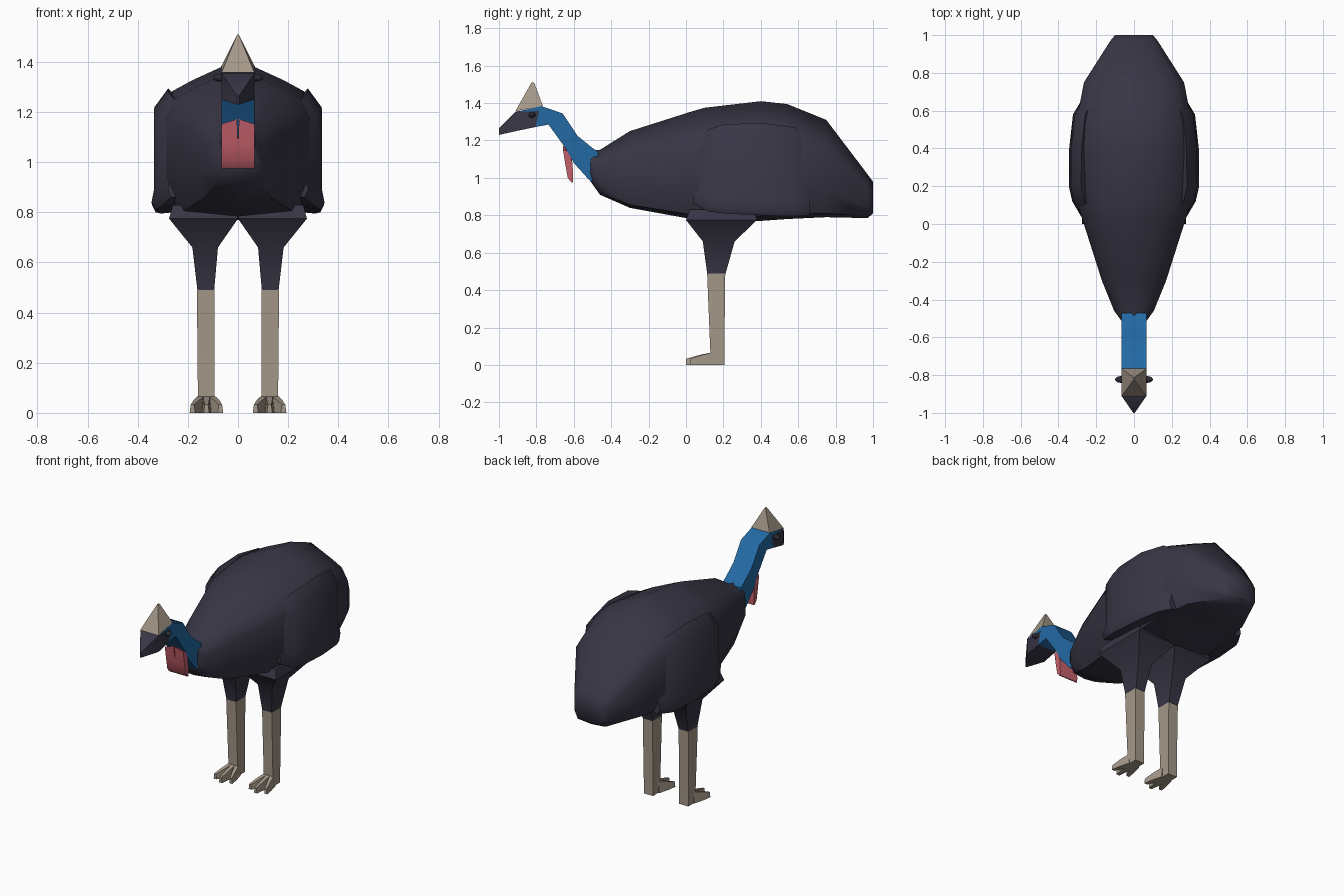
import bpy, bmesh, math

if "Cube" in bpy.data.objects:
    bpy.data.objects.remove(bpy.data.objects["Cube"])


def material(name, r, g, b):
    m = bpy.data.materials.new(name)
    m.diffuse_color = (r, g, b, 1)
    m.use_nodes = True
    m.node_tree.nodes["Principled BSDF"].inputs["Base Color"].default_value = m.diffuse_color
    return m


PLUMAGE = material("dark_plumage", 0.040, 0.037, 0.060)
BLUE = material("blue_skin", 0.017, 0.140, 0.370)
RED = material("red_skin", 0.55, 0.115, 0.145)
HORN = material("tan_horn", 0.37, 0.31, 0.245)
EYE = material("dark_eye", 0.025, 0.022, 0.035)


def finish(name, bm, mat, mirror=False, angle=40):
    bmesh.ops.remove_doubles(bm, verts=bm.verts, dist=0.0005)
    bmesh.ops.recalc_face_normals(bm, faces=bm.faces)
    me = bpy.data.meshes.new(name)
    bm.to_mesh(me)
    bm.free()
    me.materials.append(mat)
    ob = bpy.data.objects.new(name, me)
    bpy.context.collection.objects.link(ob)
    bpy.ops.object.select_all(action='DESELECT')
    ob.select_set(True)
    bpy.context.view_layer.objects.active = ob
    bpy.ops.object.shade_smooth_by_angle(angle=math.radians(angle))
    if mirror:
        ob.modifiers.new("mirror", 'MIRROR')
    return ob


def add_loft(bm, rings):
    """Skin closed rings of equal length and cap both ends."""
    rows = [[bm.verts.new(p) for p in ring] for ring in rings]
    n = len(rows[0])
    for a, b in zip(rows, rows[1:]):
        for i in range(n):
            j = (i + 1) % n
            bm.faces.new((a[i], a[j], b[j], b[i]))
    bm.faces.new(rows[0])
    bm.faces.new(rows[-1])


def loft(name, rings, mat, mirror=False, angle=40):
    bm = bmesh.new()
    add_loft(bm, rings)
    return finish(name, bm, mat, mirror, angle)


def strip(top, bottom, hw):
    """Rectangular ring across x, from a top and a bottom (y, z) point."""
    return [(-hw, *top), (hw, *top), (hw, *bottom), (-hw, *bottom)]


def box_ring(x0, x1, y0, y1, z):
    return [(x0, y0, z), (x1, y0, z), (x1, y1, z), (x0, y1, z)]


# Body: one cross-section scaled along y
half = [(0, 1), (0.58, 0.87), (0.84, 0.80), (1, 0.66),
        (1, 0.26), (0.80, 0.04), (0, 0)]
section = half + [(-x, z) for x, z in half[-2:0:-1]]
stations = [  # y, half width, bottom, top
    (-0.51, 0.068, 0.98, 1.150), (-0.46, 0.105, 0.91, 1.150),
    (-0.30, 0.170, 0.84, 1.250), (0.03, 0.275, 0.78, 1.355),
    (0.10, 0.295, 0.775, 1.375), (0.40, 0.315, 0.77, 1.410),
    (0.54, 0.305, 0.78, 1.395), (0.75, 0.265, 0.79, 1.310),
    (0.97, 0.125, 0.785, 1.020), (1.00, 0.100, 0.81, 0.980)]
loft("body", [[(w * sx, y, b + (t - b) * sz) for sx, sz in section]
              for y, w, b, t in stations], PLUMAGE, angle=50)

# Wings: thin shells lying on the flanks
wing = []
for y, x, low, top in [(0.04, 0.275, 0.86, 1.20), (0.12, 0.322, 0.82, 1.26),
                       (0.20, 0.340, 0.81, 1.285), (0.40, 0.338, 0.80, 1.295),
                       (0.58, 0.318, 0.795, 1.27), (0.66, 0.270, 0.80, 1.22)]:
    wing.append([(x - 0.06, y, top), (x - 0.005, y, top - 0.075),
                 (x - 0.005, y, low + 0.08), (x + 0.005, y, low + 0.03),
                 (x - 0.01, y, low), (x - 0.08, y, low + 0.01),
                 (x - 0.10, y, top - 0.05)])
loft("wing", wing, PLUMAGE, mirror=True)

# Thighs and shins
loft("thigh", [box_ring(0.02, 0.26, 0.02, 0.36, 0.83),
               box_ring(0.0, 0.275, 0.0, 0.38, 0.775),
               box_ring(0.08, 0.182, 0.09, 0.26, 0.66),
               box_ring(0.095, 0.162, 0.113, 0.212, 0.49)],
     PLUMAGE, mirror=True, angle=50)
loft("shin", [box_ring(0.094, 0.164, 0.113, 0.21, 0.49),
              box_ring(0.094, 0.160, 0.130, 0.205, 0.07),
              box_ring(0.094, 0.160, 0.130, 0.205, 0.0)],
     HORN, mirror=True)

# Feet: three splayed toes, each a tapering bar
bm = bmesh.new()
for side, tip_y in ((-1, 0.025), (0, 0.0), (1, 0.025)):
    rings = []
    for t, w, h in ((0, 0.022, 0.07), (0.55, 0.019, 0.052), (1, 0.011, 0.033)):
        y = 0.15 + (tip_y - 0.15) * t
        x = 0.126 + side * (0.018 + 0.038 * t)
        rings.append([(x - w, y, 0), (x + w, y, 0),
                      (x + w * 0.6, y, h), (x - w * 0.6, y, h)])
    add_loft(bm, rings)
finish("foot", bm, HORN, mirror=True)

# Neck
HW = 0.066
loft("neck", [strip(t, b, HW) for t, b in [
    ((-0.47, 1.14), (-0.48, 1.00)), ((-0.50, 1.16), (-0.51, 0.98)),
    ((-0.58, 1.225), (-0.60, 1.08)), ((-0.66, 1.345), (-0.645, 1.16)),
    ((-0.77, 1.382), (-0.735, 1.285)), ((-0.782, 1.372), (-0.805, 1.272))]],
    BLUE)

# Head and pointed beak
loft("head", [strip((-0.782, 1.372), (-0.805, 1.272), HW),
              strip((-0.91, 1.355), (-0.91, 1.250), HW),
              strip((-1.0, 1.265), (-1.0, 1.230), 0.004)], PLUMAGE)

# Blue wedge between the crest and the face
loft("crown_band", [[(x, -0.908, 1.354), (x, -0.77, 1.384), (x, -0.785, 1.357)]
                    for x in (-0.067, 0.067)], BLUE)

# Crest
loft("crest", [[(-HW, -0.912, 1.357), (HW, -0.912, 1.357),
                (HW, -0.765, 1.384), (-HW, -0.765, 1.384)],
               [(-0.003, -0.826, 1.51), (0.003, -0.826, 1.51),
                (0.003, -0.812, 1.51), (-0.003, -0.812, 1.51)]],
     HORN, angle=30)

# Eyes
bm = bmesh.new()
bmesh.ops.create_uvsphere(bm, u_segments=12, v_segments=8, radius=1)
for v in bm.verts:
    v.co = (0.070 + v.co.x * 0.030, -0.823 + v.co.y * 0.018,
            1.337 + v.co.z * 0.016)
finish("eye", bm, EYE, mirror=True)

# Wattle: two lobes split at the top and joined at the bottom
lobe = []
for front, back, inner, top_drop in [((-0.658, 1.172), (-0.625, 1.16), 0.004, 0.02),
                                     ((-0.645, 1.070), (-0.607, 1.08), 0.0, 0.0),
                                     ((-0.632, 1.000), (-0.603, 1.00), 0.0, 0.0),
                                     ((-0.612, 0.975), (-0.605, 0.975), 0.0, 0.0)]:
    lobe.append([(inner, *front), (HW, front[0], front[1] - top_drop),
                 (HW, back[0], back[1] - top_drop), (inner, *back)])
loft("wattle", lobe, RED, mirror=True)
